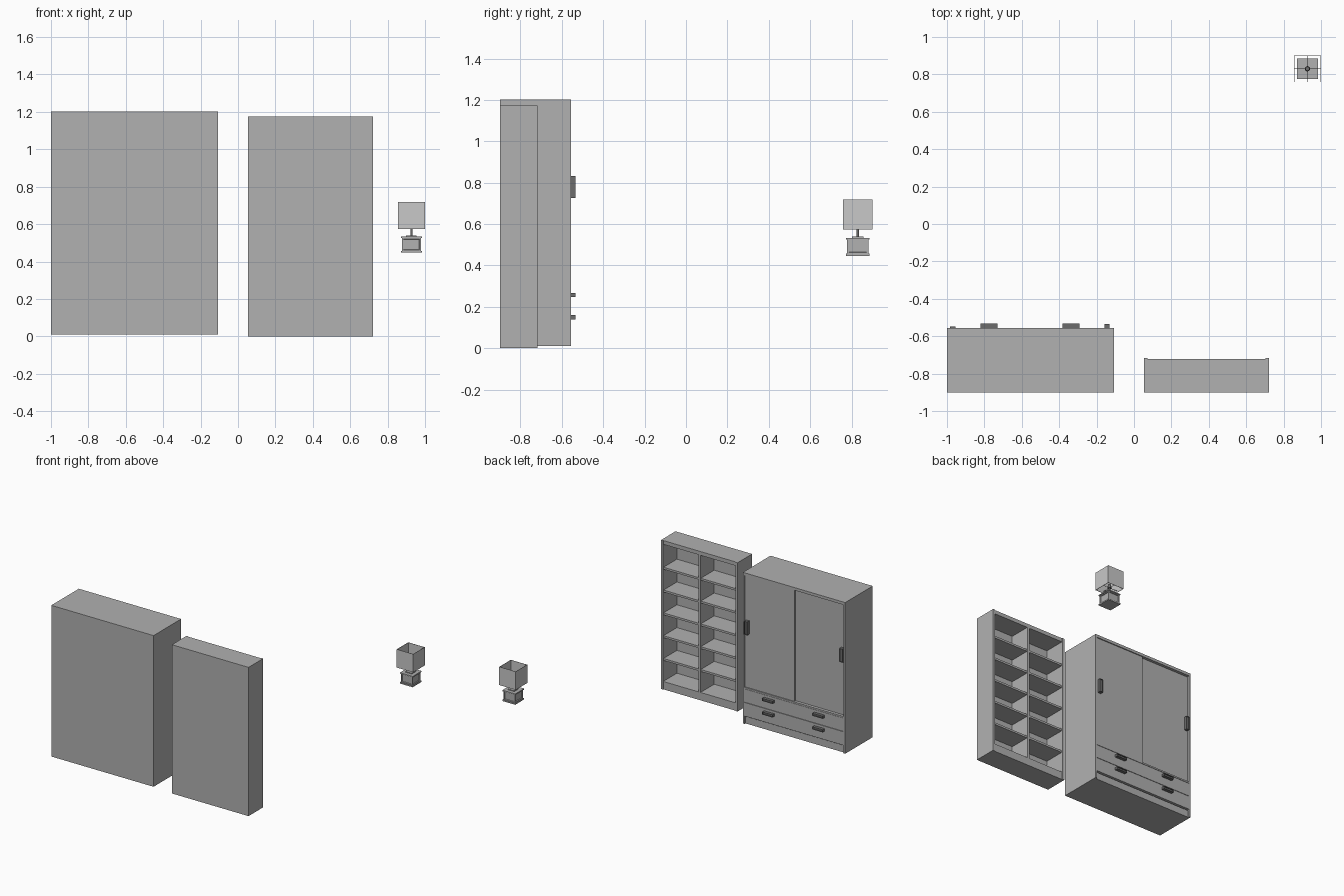
import bpy
import bmesh
from mathutils import Vector

cube = bpy.data.objects.get("Cube")
if cube:
    bpy.data.objects.remove(cube, do_unlink=True)


def material(name, value):
    mat = bpy.data.materials.new(name)
    mat.use_nodes = True
    colour = (value, value, value, 1)
    mat.diffuse_color = colour
    mat.node_tree.nodes["Principled BSDF"].inputs["Base Color"].default_value = colour
    return mat


GREY = material("cabinet grey", 0.44)
DARK = material("dark metal", 0.15)
PALE = material("pale shade fabric", 0.58)


def finish(name, bm, mat):
    mesh = bpy.data.meshes.new(name)
    bm.normal_update()
    bm.to_mesh(mesh)
    bm.free()
    mesh.materials.append(mat)
    obj = bpy.data.objects.new(name, mesh)
    bpy.context.collection.objects.link(obj)
    return obj


def box(name, xs, ys, zs, mat=GREY, inset=0, depth=0, facing=lambda n: False):
    """Box between two corners; chosen faces get a recessed panel."""
    bm = bmesh.new()
    bmesh.ops.create_cube(bm, size=1)
    for v in bm.verts:
        v.co = Vector(r[0] if c < 0 else r[1] for c, r in zip(v.co, (xs, ys, zs)))
    bm.normal_update()
    faces = [f for f in bm.faces if facing(f.normal)]
    if faces:
        bmesh.ops.inset_individual(bm, faces=faces, thickness=inset)
        bmesh.ops.inset_individual(bm, faces=faces, thickness=inset / 4, depth=-depth)
    return finish(name, bm, mat)


def cone(name, x, y, z0, z1, r0, r1, sides, mat):
    bm = bmesh.new()
    bmesh.ops.create_cone(bm, cap_ends=True, segments=sides, radius1=r0, radius2=r1, depth=z1 - z0)
    bmesh.ops.translate(bm, verts=bm.verts, vec=(x, y, (z0 + z1) / 2))
    return finish(name, bm, mat)


def handle(name, x, y, z, half_w, half_h):
    box(name, (x - half_w, x + half_w), (y - 0.027, y), (z - half_h, z + half_h),
        DARK, 0.004, 0.006, lambda n: n.y > 0.5)


# Wardrobe carcass
L, R, BACK, FRONT, LOW, TOP = -1.0, -0.107, -0.9, -0.557, 0.01, 1.203
T = 0.014
MID = (L + R) / 2
for name, x in (("right", L), ("left", R - T)):
    box(f"wardrobe_{name}_side", (x, x + T), (BACK, FRONT), (LOW, TOP))
IN = (L + T, R - T)
box("wardrobe_top", IN, (BACK, FRONT), (TOP - 0.022, TOP))
box("wardrobe_back", IN, (BACK, BACK + 0.01), (LOW, TOP - 0.022))
box("wardrobe_plinth", IN, (BACK + 0.01, FRONT - 0.012), (LOW, 0.065))
box("wardrobe_middle_shelf", IN, (BACK + 0.01, FRONT), (0.288, 0.3))

# Sliding doors on two tracks, each with an upright handle
box("front_sliding_door", (MID, R - T), (-0.576, -0.562), (0.302, 1.179))
box("rear_sliding_door", (L + T, MID + 0.02), (-0.591, -0.577), (0.302, 1.179))
handle("front_door_handle", -0.145, -0.535, 0.78, 0.014, 0.053)
handle("rear_door_handle", -0.969, -0.548, 0.78, 0.014, 0.053)

# Two wide drawers with a pair of handles each
for i, (z0, z1, hz) in enumerate(((0.182, 0.286, 0.257), (0.072, 0.179, 0.15))):
    box(f"drawer_{i + 1}", IN, (BACK + 0.02, FRONT - 0.001), (z0, z1))
    for side, x in (("right", -0.775), ("left", -0.336)):
        handle(f"drawer_{i + 1}_{side}_handle", x, -0.533, hz, 0.045, 0.01)

# Open bookcase: sides, top, back, divider, plinth
L, R, FRONT, TOP = 0.053, 0.722, -0.717, 1.174
T = 0.018
MID = (L + R) / 2
for name, x in (("right", L), ("left", R - T)):
    box(f"bookcase_{name}_side", (x, x + T), (BACK, FRONT), (0, TOP))
IN = (L + T, R - T)
box("bookcase_top", IN, (BACK, FRONT - 0.005), (TOP - 0.03, TOP))
box("bookcase_back", IN, (BACK, BACK + 0.008), (0, TOP - 0.03))
box("bookcase_plinth", IN, (BACK + 0.008, FRONT - 0.005), (0, 0.062))
box("bookcase_divider", (MID - T / 2, MID + T / 2), (BACK + 0.008, FRONT - 0.005), (0.062, TOP - 0.03))

# Five shelves in each column
for col, (x0, x1) in enumerate(((L + T, MID - T / 2), (MID + T / 2, R - T))):
    for row in range(1, 6):
        z = 0.062 + row * 0.18
        box(f"shelf_{col + 1}_{row}", (x0, x1), (BACK + 0.008, FRONT - 0.008), (z - 0.016, z))

# Lamp base: block with recessed side panels, feet and stepped cap
X, Y = 0.927, 0.83


def square(name, half, z0, z1, mat=GREY, **kw):
    return box(name, (X - half, X + half), (Y - half, Y + half), (z0, z1), mat, **kw)


square("lamp_base", 0.051, 0.455, 0.527, inset=0.011, depth=0.006, facing=lambda n: abs(n.z) < 0.5)
square("lamp_base_foot", 0.056, 0.447, 0.457)
square("lamp_base_rim", 0.056, 0.525, 0.533)
square("lamp_cap", 0.028, 0.533, 0.54)
cone("lamp_stem", X, Y, 0.54, 0.6, 0.006, 0.006, 12, DARK)
cone("lamp_socket", X, Y, 0.585, 0.615, 0.014, 0.011, 16, DARK)

# Square lampshade, open above and below, on thin rods
H, W = 0.072, 0.0025
for s in (-1, 1):
    xs = sorted((X + s * H, X + s * (H - W)))
    ys = sorted((Y + s * H, Y + s * (H - W)))
    tag = "front" if s < 0 else "back"
    side = "right" if s < 0 else "left"
    box(f"shade_{side}_panel", xs, (Y - H, Y + H), (0.575, 0.719), PALE)
    box(f"shade_{tag}_panel", (X - H + W, X + H - W), ys, (0.575, 0.719), PALE)
box("shade_rod_across", (X - H + W, X + H - W), (Y - 0.001, Y + 0.001), (0.588, 0.59), DARK)
box("shade_rod_along", (X - 0.001, X + 0.001), (Y - H + W, Y + H - W), (0.588, 0.59), DARK)
